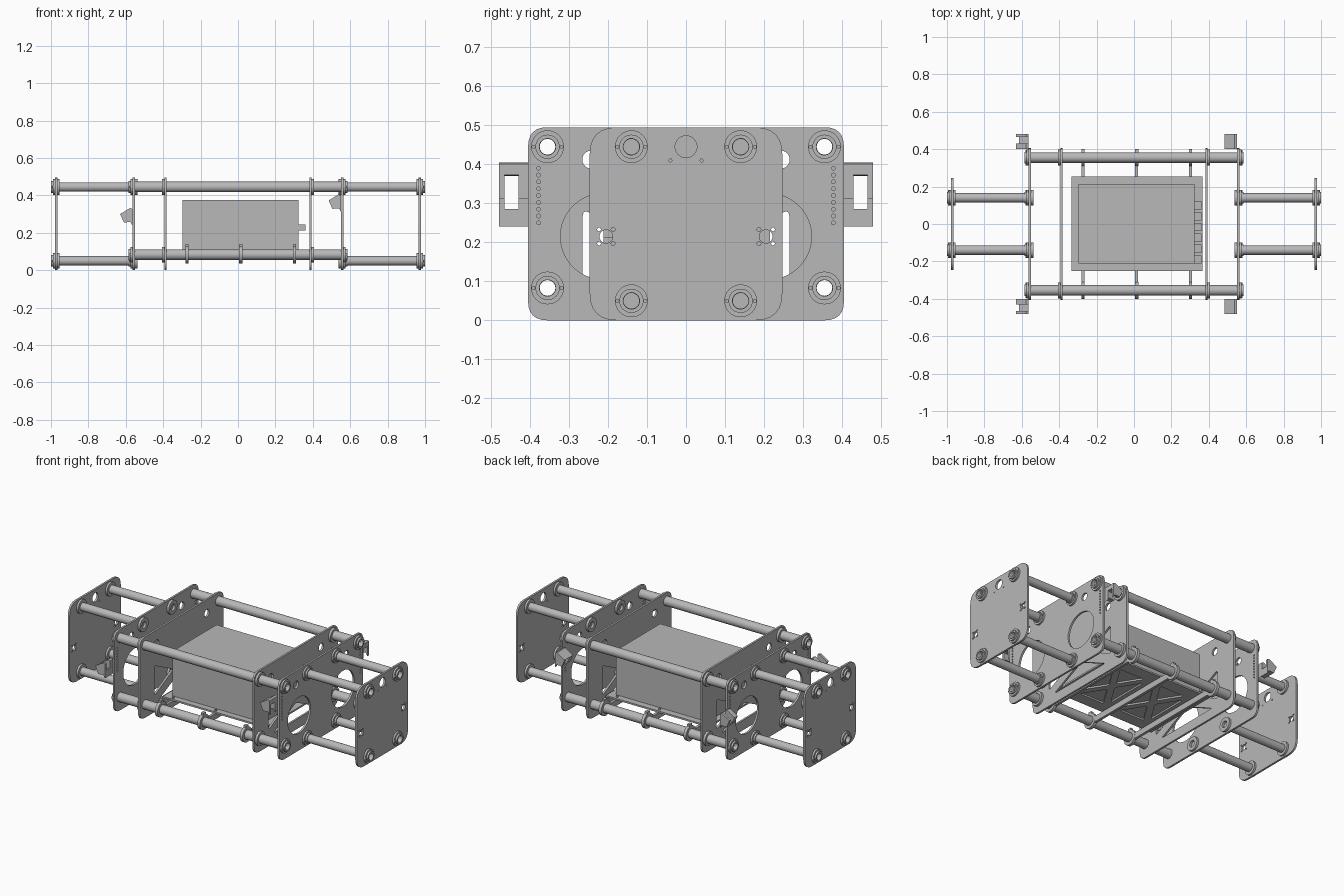
import bpy
from math import cos, sin, pi
from mathutils import Matrix, Vector

cube = bpy.data.objects.get("Cube")
if cube:
    bpy.data.objects.remove(cube)

grey = bpy.data.materials.new("plain grey")
grey.use_nodes = True
colour = (0.48, 0.48, 0.48, 1)
grey.diffuse_color = colour
grey.node_tree.nodes["Principled BSDF"].inputs["Base Color"].default_value = colour

# Sheet orientations: drawn in YZ, XZ or XY
FACE_X = Matrix(((0, 0, 1, 0), (1, 0, 0, 0), (0, 1, 0, 0), (0, 0, 0, 1)))
FACE_Y = Matrix(((1, 0, 0, 0), (0, 0, -1, 0), (0, 1, 0, 0), (0, 0, 0, 1)))
FACE_Z = Matrix.Identity(4)


def circle(u, v, r, n=32):
    return [(u + r * cos(2 * pi * i / n), v + r * sin(2 * pi * i / n)) for i in range(n)]


def rounded(corners, r, steps=6):
    """Polygon with softened corners."""
    out = []
    pts = [Vector(c) for c in corners]
    for i, p in enumerate(pts):
        a = p + (pts[i - 1] - p).normalized() * r
        b = p + (pts[(i + 1) % len(pts)] - p).normalized() * r
        for s in range(steps + 1):
            t = s / steps
            out.append(tuple(a * (1 - t) ** 2 + p * 2 * t * (1 - t) + b * t * t))
    return out


def rect(u0, u1, v0, v1):
    return [(u0, v0), (u1, v0), (u1, v1), (u0, v1)]


def sheet(name, loops, facing, lo, hi):
    """Extruded outline (first loop) with holes (other loops)."""
    cu = bpy.data.curves.new(name, 'CURVE')
    cu.dimensions = '2D'
    cu.fill_mode = 'BOTH'
    cu.extrude = (hi - lo) / 2
    for loop in loops:
        sp = cu.splines.new('POLY')
        sp.points.add(len(loop) - 1)
        for q, (u, v) in zip(sp.points, loop):
            q.co = (u, v, 0, 1)
        sp.use_cyclic_u = True
    tmp = bpy.data.objects.new(name, cu)
    bpy.context.scene.collection.objects.link(tmp)
    dg = bpy.context.evaluated_depsgraph_get()
    me = bpy.data.meshes.new_from_object(tmp.evaluated_get(dg))
    bpy.data.objects.remove(tmp)
    bpy.data.curves.remove(cu)
    mid = (lo + hi) / 2 * (-1 if facing is FACE_Y else 1)
    me.transform(facing @ Matrix.Translation((0, 0, mid)))
    me.materials.clear()
    me.materials.append(grey)
    ob = bpy.data.objects.new(name, me)
    bpy.context.scene.collection.objects.link(ob)
    bpy.ops.object.select_all(action='DESELECT')
    ob.select_set(True)
    bpy.context.view_layer.objects.active = ob
    bpy.ops.object.shade_smooth_by_angle(angle=0.6)
    return ob


def ring(name, y, z, r, hole, x0, x1):
    return sheet(name, [circle(y, z, r), circle(y, z, hole)], FACE_X, min(x0, x1), max(x0, x1))


SIDES = (-1, 1)
outer_spots = [(s * 0.14, z) for s in SIDES for z in (0.05, 0.445)]
main_spots = [(s * 0.355, z) for s in SIDES for z in (0.083, 0.445)]
END, MID, INNER, T = 0.972, 0.557, 0.387, 0.006


def clamp(name, y, z, x, out):
    """Round clamp on one face of a plate: flange, split collar, two screws."""
    face = x + out * T
    ring(name + "_flange", y, z, 0.042, 0.021, face, face + out * 0.011)
    ring(name + "_collar", y, z, 0.031, 0.021, face + out * 0.011, face + out * 0.022)
    for s in SIDES:
        sheet(name + "_screw", [circle(y + s * 0.036, z, 0.005, 12)], FACE_X,
              min(face, face + out * 0.016), max(face, face + out * 0.016))


# End plates: tube holes, top hole, hub holes
for s in SIDES:
    holes = [circle(y, z, 0.021) for y, z in outer_spots] + [circle(0, 0.445, 0.028)]
    for k in SIDES:
        holes.append(circle(k * 0.04, 0.41, 0.004, 10))
        holes.append(circle(k * 0.205, 0.215, 0.017))
        for a in SIDES:
            for b in SIDES:
                holes.append(circle(k * 0.205 + a * 0.018, 0.215 + b * 0.018, 0.005, 10))
    body = rounded(rect(-0.247, 0.247, 0, 0.495), 0.07)
    sheet("end_plate", [body] + holes, FACE_X, s * END - T, s * END + T)

# Middle plates: two large openings, corner holes, rows of small holes
body = rounded(rect(-0.405, 0.405, 0, 0.495), 0.05)
for s in SIDES:
    holes = [circle(y, z, 0.021) for y, z in main_spots]
    for k in SIDES:
        holes.append(circle(k * 0.212, 0.215, 0.11, 48))
        holes.append(circle(k * 0.243, 0.412, 0.023))
        holes += [circle(k * 0.378, 0.25 + i * 0.0175, 0.005, 10) for i in range(9)]
    sheet("middle_plate", [body] + holes, FACE_X, s * MID - T, s * MID + T)

# Inner plates: braced triangular openings
for s in SIDES:
    holes = [circle(y, z, 0.021) for y, z in main_spots]
    for k in SIDES:
        holes.append(circle(k * 0.243, 0.412, 0.023))
        holes.append(rounded([(k * 0.265, 0.10), (k * 0.265, 0.285), (k * 0.08, 0.193)], 0.02))
    holes.append(rounded([(-0.22, 0.06), (0.22, 0.06), (0, 0.165)], 0.02))
    sheet("inner_plate", [body] + holes, FACE_X, s * INNER - T, s * INNER + T)

# Long tubes with clamps on the middle and inner plates
for y, z in main_spots:
    ring("long_tube", y, z, 0.028, 0.02, -0.565, 0.565)
    for s in SIDES:
        clamp("middle_clamp", y, z, s * MID, s)
        ring("inner_clamp", y, z, 0.042, 0.027, s * (INNER + T), s * (INNER + 0.02))

# Short outer tubes with clamps at both ends
for y, z in outer_spots:
    for s in SIDES:
        ring("outer_tube", y, z, 0.025, 0.02, s * (MID + T), s * (END + T))
        clamp("end_clamp", y, z, s * END, s)
        ring("end_inner_clamp", y, z, 0.042, 0.024, s * (END - T), s * (END - 0.018))
        clamp("outer_root_clamp", y, z, s * MID, s)
        ring("outer_root_washer", y, z, 0.042, 0.02, s * (MID - T), s * (MID - 0.02))

# Cross bars with rings hugging the lower tubes
bar_spots = (-0.273, 0.014, 0.302)
for x in bar_spots:
    sheet("cross_bar", [rect(-0.32, 0.32, 0.058, 0.094)], FACE_X, x - 0.008, x + 0.008)
    for s in SIDES:
        ring("bar_ring", s * 0.355, 0.083, 0.046, 0.027, x - 0.009, x + 0.009)
        sheet("bar_ring_tab", [rect(s * 0.355 - 0.012, s * 0.355 + 0.012, 0.125, 0.14)],
              FACE_X, x - 0.009, x + 0.009)
        sheet("tray_bolt", [circle(x, s * 0.235, 0.007, 12)], FACE_Z, 0.09, 0.112)

# Tray with two cross-braced windows
windows = []
for cx in (-0.13, 0.16):
    for k in SIDES:
        windows.append(rounded([(cx - 0.085, k * 0.175), (cx + 0.085, k * 0.175), (cx, k * 0.04)], 0.015))
        windows.append(rounded([(cx + k * 0.11, -0.14), (cx + k * 0.11, 0.14), (cx + k * 0.02, 0)], 0.015))
sheet("tray", [rect(-0.335, 0.365, -0.25, 0.255)] + windows, FACE_Z, 0.094, 0.104)

# Main box and its row of connectors
sheet("main_box", [rect(-0.296, 0.323, -0.212, 0.215)], FACE_Z, 0.104, 0.375)
for i in range(6):
    y = 0.1 - i * 0.058
    sheet("connector", [rect(0.323, 0.362, y - 0.022, y + 0.022)], FACE_Z, 0.213, 0.243)

# Tilted side brackets: two cheeks with a bridge between them
cheek = [(-0.63, 0.30), (-0.578, 0.332), (-0.565, 0.328), (-0.565, 0.24), (-0.575, 0.258), (-0.61, 0.255)]
low_bridge = [(-0.615, 0.27), (-0.565, 0.285), (-0.565, 0.24), (-0.575, 0.258), (-0.61, 0.255)]
high_bridge = [(-0.63, 0.30), (-0.578, 0.332), (-0.565, 0.328), (-0.565, 0.30), (-0.59, 0.297)]
for dx, dz, bridge in ((0, 0, low_bridge), (1.115, 0.073, high_bridge)):
    for s in SIDES:
        for part, shape, a, b in (("cheek", cheek, 0.4, 0.43), ("cheek", cheek, 0.465, 0.48),
                                  ("bridge", bridge, 0.43, 0.465)):
            sheet("side_bracket_" + part, [[(u + dx, v + dz) for u, v in shape]],
                  FACE_Y, min(s * a, s * b), max(s * a, s * b))
